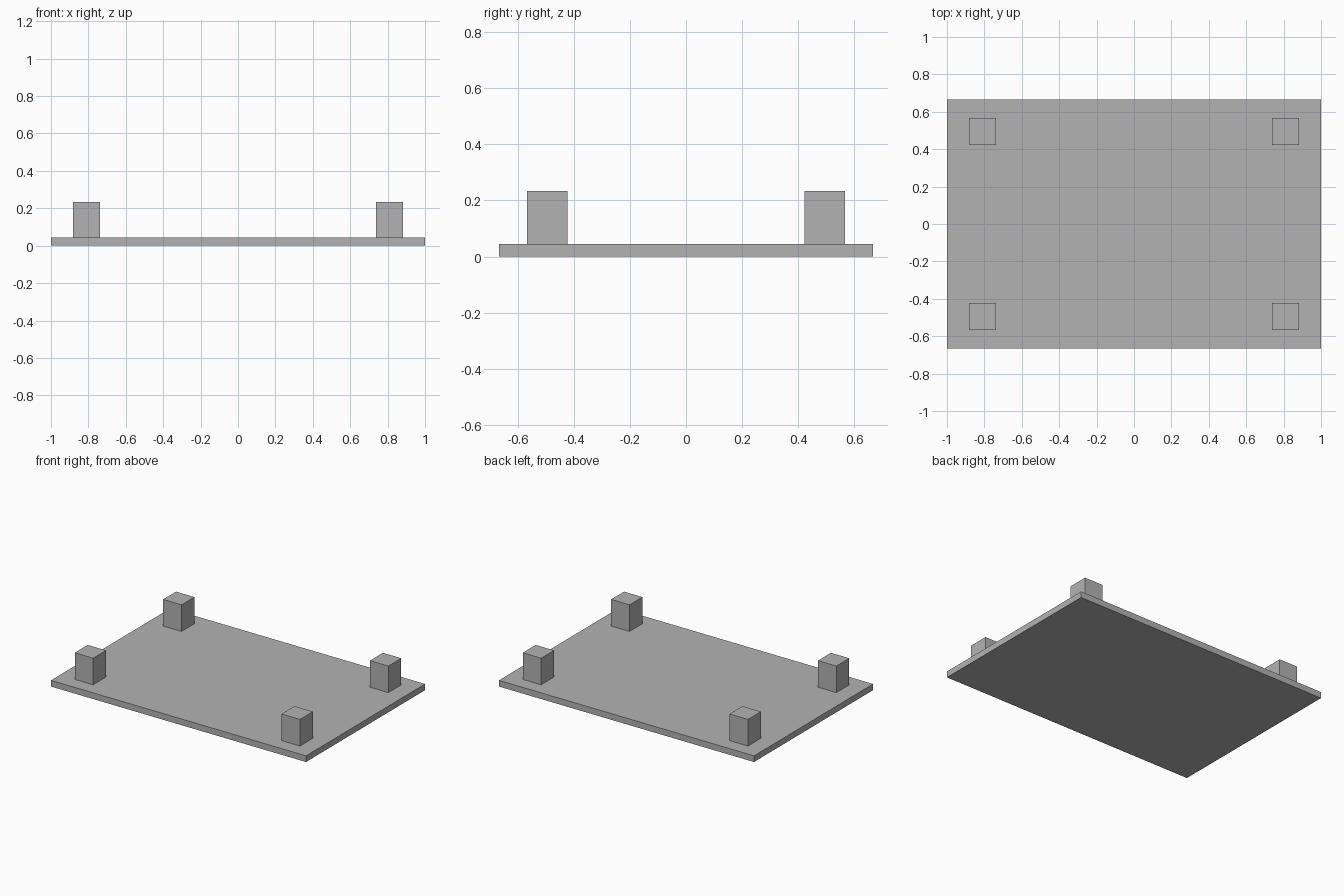
import bpy

default = bpy.data.objects.get("Cube")
if default:
    bpy.data.objects.remove(default, do_unlink=True)

# Single plain grey
GREY = (0.45, 0.45, 0.45, 1)
grey = bpy.data.materials.new("plain grey")
grey.use_nodes = True
grey.diffuse_color = GREY
shader = next(n for n in grey.node_tree.nodes if n.type == "BSDF_PRINCIPLED")
shader.inputs["Base Color"].default_value = GREY


def box(name, x, y, bottom, width, depth, height):
    """Add a box resting on the given bottom height."""
    bpy.ops.mesh.primitive_cube_add(size=1, location=(x, y, bottom + height / 2))
    obj = bpy.context.object
    obj.name = obj.data.name = name
    obj.scale = (width, depth, height)
    bpy.ops.object.transform_apply(location=False, rotation=False, scale=True)
    obj.data.materials.append(grey)
    return obj


# Flat slab
SLAB = 0.044
box("table_top", 0, 0, 0, 2, 1.333, SLAB)

# Four short legs standing on the slab
for end, sy in (("front", -1), ("back", 1)):
    for side, sx in (("left", 1), ("right", -1)):
        box(f"{end}_{side}_leg", sx * 0.811, sy * 0.495, SLAB, 0.144, 0.144, 0.189)
